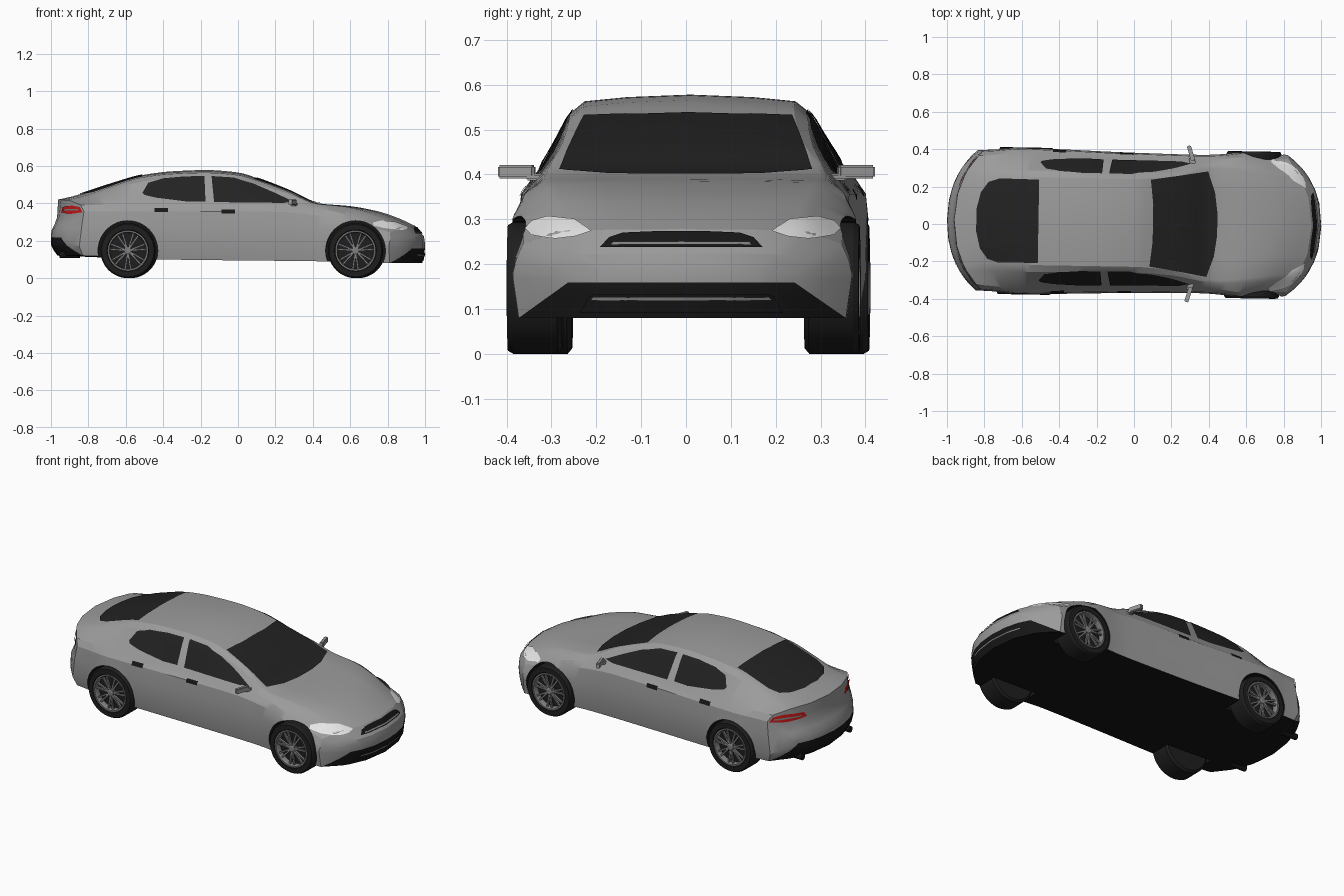
import bpy, bmesh, math
from mathutils import Matrix, Vector
from mathutils.bvhtree import BVHTree

cube = bpy.data.objects.get("Cube")
if cube:
    bpy.data.objects.remove(cube, do_unlink=True)

# The whole car stands turned very slightly about the vertical
PLACE = Matrix.Translation((0, 0.006, 0)) @ Matrix.Rotation(math.radians(-1), 4, 'Z')


def material(name, r, g, b):
    m = bpy.data.materials.new(name)
    m.use_nodes = True
    m.diffuse_color = (r, g, b, 1)
    m.node_tree.nodes["Principled BSDF"].inputs["Base Color"].default_value = (r, g, b, 1)
    return m


PAINT = material("grey paint", 0.33, 0.33, 0.33)
BLACK = material("black trim", 0.008, 0.008, 0.008)
GLASS = material("dark glass", 0.016, 0.016, 0.016)
RUBBER = material("tyre rubber", 0.013, 0.013, 0.013)
ALLOY = material("wheel alloy", 0.22, 0.22, 0.22)
LAMP = material("headlight white", 0.8, 0.8, 0.8)
RED = material("tail light red", 0.6, 0.01, 0.01)


def finish(name, bm, *mats, angle=30):
    mesh = bpy.data.meshes.new(name)
    bm.to_mesh(mesh)
    bm.free()
    for m in mats:
        mesh.materials.append(m)
    o = bpy.data.objects.new(name, mesh)
    bpy.context.collection.objects.link(o)
    if angle:
        smooth(o, angle)
    return o


def smooth(o, angle):
    bpy.ops.object.select_all(action='DESELECT')
    o.select_set(True)
    bpy.context.view_layer.objects.active = o
    bpy.ops.object.shade_smooth_by_angle(angle=math.radians(angle))


def curve(t, keys):
    """Monotone cubic through (t, value) keys."""
    t = min(max(t, keys[0][0]), keys[-1][0])
    d = [(b[1] - a[1]) / (b[0] - a[0]) for a, b in zip(keys, keys[1:])]
    m = [d[0]] + [0 if p * q <= 0 else 2 * p * q / (p + q) for p, q in zip(d, d[1:])] + [d[-1]]
    i = max(k for k in range(len(d)) if t >= keys[k][0])
    (x0, y0), (x1, y1) = keys[i], keys[i + 1]
    h = x1 - x0
    s = (t - x0) / h
    return (y0 * (1 + 2 * s) * (1 - s) ** 2 + y1 * s * s * (3 - 2 * s)
            + h * (m[i] * s * (1 - s) ** 2 - m[i + 1] * s * s * (1 - s)))


# Body lines along the length: roof line, roof half width, belt, flank, sill
TOP = [(-.96, .42), (-.875, .44), (-.69, .5), (-.5, .553), (-.34, .572), (-.17, .578), (0, .565),
       (.115, .53), (.275, .468), (.43, .4), (.6, .385), (.757, .355), (.864, .318), (.95, .278)]
ROOF_W = [(-.96, .24), (-.8, .23), (-.5, .235), (0, .235), (.2, .25), (.43, .3), (.7, .28), (.95, .25)]
BELT_Z = [(-.96, .392), (-.5, .392), (.2, .39), (.45, .368), (.6, .345), (.8, .3), (.95, .245)]
BELT_W = [(-.96, .345), (-.7, .36), (0, .338), (.35, .338), (.6, .36), (.95, .355)]
FLANK = [(-.96, .375), (-.7, .392), (0, .375), (.35, .37), (.7, .392), (.95, .378)]
SILL = [(-.96, .12), (-.4, .1), (.45, .09), (.95, .08)]
TAIL = [(.12, -.965), (.18, -1), (.24, -1), (.32, -.968), (.42, -.962)]
NOSE = [(.08, .985), (.17, 1), (.22, .995), (.24, .98), (.28, .948)]


def section(x):
    zt, zb, z0 = curve(x, TOP), curve(x, BELT_Z), curve(x, SILL)
    wr, wb, w = curve(x, ROOF_W), curve(x, BELT_W), curve(x, FLANK)
    h, y3 = zt - zb, wr + .3 * (wb - wr)
    low = [(y, z0) for y in (y3, wr, wr * .6, 0)]
    return [(0, zt), (wr * .6, zt - .03 * h), (wr, zt - .08 * h), (y3, zt - .22 * h),
            (wb, zb), (w * .98, zb - .035), (w, zb - .12 * zb / .39 + .01), (w, .17), (w * .965, z0)] + low


def bow(x, y):
    """How far the ends sweep back towards the corners."""
    s = min(max((abs(x) - .45) / .5, 0), 1)
    return (.8 * y * y + (3.5 if x > 0 else 2.2) * y ** 4) * s * s * (3 - 2 * s)


def end_rings(x, edge, mid):
    rings = []
    for f in (0, .25, .5, .7, .88):
        ring = [(y * (1 - .35 * f), z + (mid - z) * f) for y, z in section(x)]
        rings.append([(curve(z, edge), y, z) for y, z in ring])
    return rings


rings = end_rings(-.96, TAIL, .23)[::-1]
N = 54
for k in range(N + 1):
    x = -.91 + 1.81 * k / N
    rings.append([(x, y, z) for y, z in section(x)])
rings += end_rings(.95, NOSE, .17)

bm = bmesh.new()
loops = []
for ring in rings:
    pts = [(x - math.copysign(bow(x, y), x), y, z) for x, y, z in ring]
    half = [bm.verts.new(p) for p in pts]
    other = [bm.verts.new((x, -y, z)) for x, y, z in pts[1:-1]]
    loops.append(half + other[::-1])
n = len(loops[0])
for a, b in zip(loops, loops[1:]):
    for i in range(n):
        f = bm.faces.new((a[i], a[(i + 1) % n], b[(i + 1) % n], b[i]))
        f.material_index = int(8 <= i < n - 8)     # underside
for loop in (loops[0], loops[-1]):
    for i in range(3):
        bm.faces.new((loop[i], loop[i + 1], loop[11 - i], loop[12 - i]))
        bm.faces.new((loop[-i], loop[-i - 1], loop[13 + i], loop[12 + i]))
    bm.faces.new(loop[3:10])
    bm.faces.new([loop[-k] for k in range(3, 10)])
bmesh.ops.recalc_face_normals(bm, faces=bm.faces)
body = finish("body", bm, PAINT, BLACK, angle=None)

# Wheel arches
AXLES = {"rear": -.582, "front": .635}
HUB_Z = .147
for x in AXLES.values():
    for s in (1, -1):
        bm = bmesh.new()
        bmesh.ops.create_cone(bm, cap_ends=True, segments=48, radius1=.16, radius2=.16, depth=.3,
                              matrix=Matrix.Translation((x, s * .4, HUB_Z)) @ Matrix.Rotation(math.pi / 2, 4, 'X'))
        for f in bm.faces:
            f.material_index = 1
        cutter = finish("arch_cutter", bm, PAINT, BLACK, angle=None)
        mod = body.modifiers.new("arch", 'BOOLEAN')
        mod.operation, mod.solver, mod.object = 'DIFFERENCE', 'EXACT', cutter
        bpy.context.view_layer.objects.active = body
        bpy.ops.object.modifier_apply(modifier=mod.name)
        bpy.data.objects.remove(cutter, do_unlink=True)
smooth(body, 24)

bm = bmesh.new()
bm.from_mesh(body.data)
SKIN = BVHTree.FromBMesh(bm)
bm.free()


def plate(name, outline, view, mat, lift=.004):
    """Thin panel laid on the skin; view is the direction it is laid from."""
    view = Vector(view)
    axis = max(range(3), key=lambda i: abs(view[i]))
    u, v = [i for i in range(3) if i != axis]
    bm = bmesh.new()
    verts = []
    for a, b in outline:
        p = view * 2
        p[u], p[v] = a, b
        verts.append(bm.verts.new(p))
    bm.faces.new(verts)
    for i in (u, v):
        lo, hi = min(p.co[i] for p in bm.verts), max(p.co[i] for p in bm.verts)
        normal = Vector([float(i == k) for k in range(3)])
        steps = max(2, int((hi - lo) / .02))
        for k in range(1, steps):
            bmesh.ops.bisect_plane(bm, geom=bm.verts[:] + bm.edges[:] + bm.faces[:],
                                   plane_co=normal * (lo + (hi - lo) * k / steps), plane_no=normal)
    for p in bm.verts:
        hit, nor, _, _ = SKIN.ray_cast(p.co, -view)
        if hit is None:
            flat = p.co.copy()
            flat[axis] = math.copysign(.8, view[axis])
            hit, nor, _, _ = SKIN.find_nearest(flat)
        p.co = hit + nor * lift
    bm.normal_update()
    bmesh.ops.reverse_faces(bm, faces=[f for f in bm.faces if f.normal.dot(view) < 0])
    return finish(name, bm, mat)


def both(half, flip):
    """Complete an outline by mirroring one coordinate."""
    return half + [(-a, b) if flip == 0 else (a, -b) for a, b in half[::-1]]


# Glass
plate("windscreen", both([(.1, .1), (.085, .232), (.25, .258), (.39, .282), (.43, .17), (.445, .06)], 1), (0, 0, 1), GLASS)
plate("rear_window", both([(-.51, .222), (-.72, .225), (-.78, .205), (-.82, .15), (-.842, .06)], 1), (0, 0, 1), GLASS)
REAR_SIDE = [(-.505, .455), (-.475, .508), (-.4, .53), (-.28, .541), (-.175, .543), (-.168, .408),
             (-.26, .407), (-.43, .428), (-.495, .443)]
FRONT_SIDE = [(-.137, .543), (-.02, .535), (.09, .503), (.2, .455), (.3, .408), (.25, .4), (-.122, .405)]
for s, side in ((1, "far"), (-1, "near")):
    plate(side + "_rear_side_window", REAR_SIDE, (0, s, 0), GLASS)
    plate(side + "_front_side_window", FRONT_SIDE, (0, s, 0), GLASS)
    for x, z, place in ((-.405, .362, "rear"), (-.045, .354, "front")):
        plate(f"{side}_{place}_door_handle", [(x - .036, z - .01), (x + .036, z - .01), (x + .036, z + .01),
                                              (x - .036, z + .01)], (0, s, 0), BLACK)
    # Lamps
    lamp = [(.2, .272), (.24, .298), (.3, .305), (.335, .295), (.35, .278), (.335, .262), (.28, .255), (.235, .26)]
    plate(side + "_headlight", [(s * a, b) for a, b in lamp], (1, 0, 0), LAMP)
    lamp = [(.17, .352), (.19, .38), (.29, .388), (.345, .38), (.362, .352), (.28, .342)]
    plate(side + "_tail_light", [(s * a, b) for a, b in lamp], (-1, 0, 0), RED)
    plate(side + "_tail_light_bar", [(s * a, b) for a, b in ((.2, .36), (.21, .369), (.34, .37), (.34, .361))],
          (-1, 0, 0), ALLOY, .007)
    # Door mirror on a short stalk
    bm = bmesh.new()
    for c, size in (((.298, s * .378, .406), (.022, .084, .03)), ((.306, s * .335, .394), (.03, .04, .016))):
        bmesh.ops.create_cube(bm, size=1, matrix=Matrix.Translation(c) @ Matrix.Rotation(s * .3, 4, 'Z')
                              @ Matrix.Diagonal((*size, 1)))
    bmesh.ops.bevel(bm, geom=bm.edges[:], offset=.004, segments=2, affect='EDGES')
    finish(side + "_door_mirror", bm, PAINT)
    # Exhaust
    bm = bmesh.new()
    bmesh.ops.create_cone(bm, cap_ends=True, segments=20, radius1=.018, radius2=.018, depth=.1,
                          matrix=Matrix.Translation((-.9, s * .22, .125)) @ Matrix.Rotation(math.pi / 2, 4, 'Y'))
    finish(side + "_exhaust", bm, BLACK)

# Nose openings
plate("upper_grille", both([(.18, .236), (.16, .258), (.13, .268), (.06, .271)], 0), (1, 0, 0), BLACK)
plate("grille_strip", both([(.155, .24), (.15, .246)], 0), (1, 0, 0), ALLOY, .007)
plate("lower_intake", both([(.225, .092), (.205, .128), (.19, .134)], 0), (1, 0, 0), BLACK)
plate("intake_strip", both([(.2, .121), (.195, .127)], 0), (1, 0, 0), ALLOY, .007)


def lathe(bm, profile, hub, s, segments=48):
    """Turn (radius, outward) points about the axle."""
    pts = [bm.verts.new((hub[0] + r, s * y, hub[1])) for r, y in profile]
    edges = [bm.edges.new(e) for e in zip(pts, pts[1:])]
    bmesh.ops.spin(bm, geom=pts + edges, cent=(hub[0], 0, hub[1]), axis=(0, 1, 0), angle=math.tau, steps=segments)
    bmesh.ops.remove_doubles(bm, verts=bm.verts, dist=.0003)
    bmesh.ops.recalc_face_normals(bm, faces=bm.faces)


# Wheels
for end, x in AXLES.items():
    for s, side in ((1, "far"), (-1, "near")):
        hub = (x, HUB_Z)
        bm = bmesh.new()
        lathe(bm, [(0, .27), (.135, .27), (.147, .28), (.147, .38), (.14, .392), (.112, .393), (.106, .385),
                   (.1, .355), (0, .355)], hub, s)
        finish(f"{end}_{side}_tyre", bm, RUBBER)
        bm = bmesh.new()
        lathe(bm, [(.096, .357), (.096, .384), (.1, .392), (.108, .392), (.108, .38)], hub, s)
        lathe(bm, [(.02, .36), (.02, .386), (.014, .39), (0, .39)], hub, s, 20)
        for k in range(14):
            tilt = math.tau * (k // 2) / 7
            lean = .3 if k % 2 else -.3
            bmesh.ops.create_cube(bm, size=1, matrix=Matrix.Translation((x, s * .378, HUB_Z))
                                  @ Matrix.Rotation(tilt, 4, 'Y') @ Matrix.Translation((lean * .06, 0, .057))
                                  @ Matrix.Rotation(lean, 4, 'Y') @ Matrix.Diagonal((.009, .012, .088, 1)))
        finish(f"{end}_{side}_rim", bm, ALLOY)

for o in bpy.context.collection.objects:
    if o.type == 'MESH':
        o.data.transform(PLACE)
